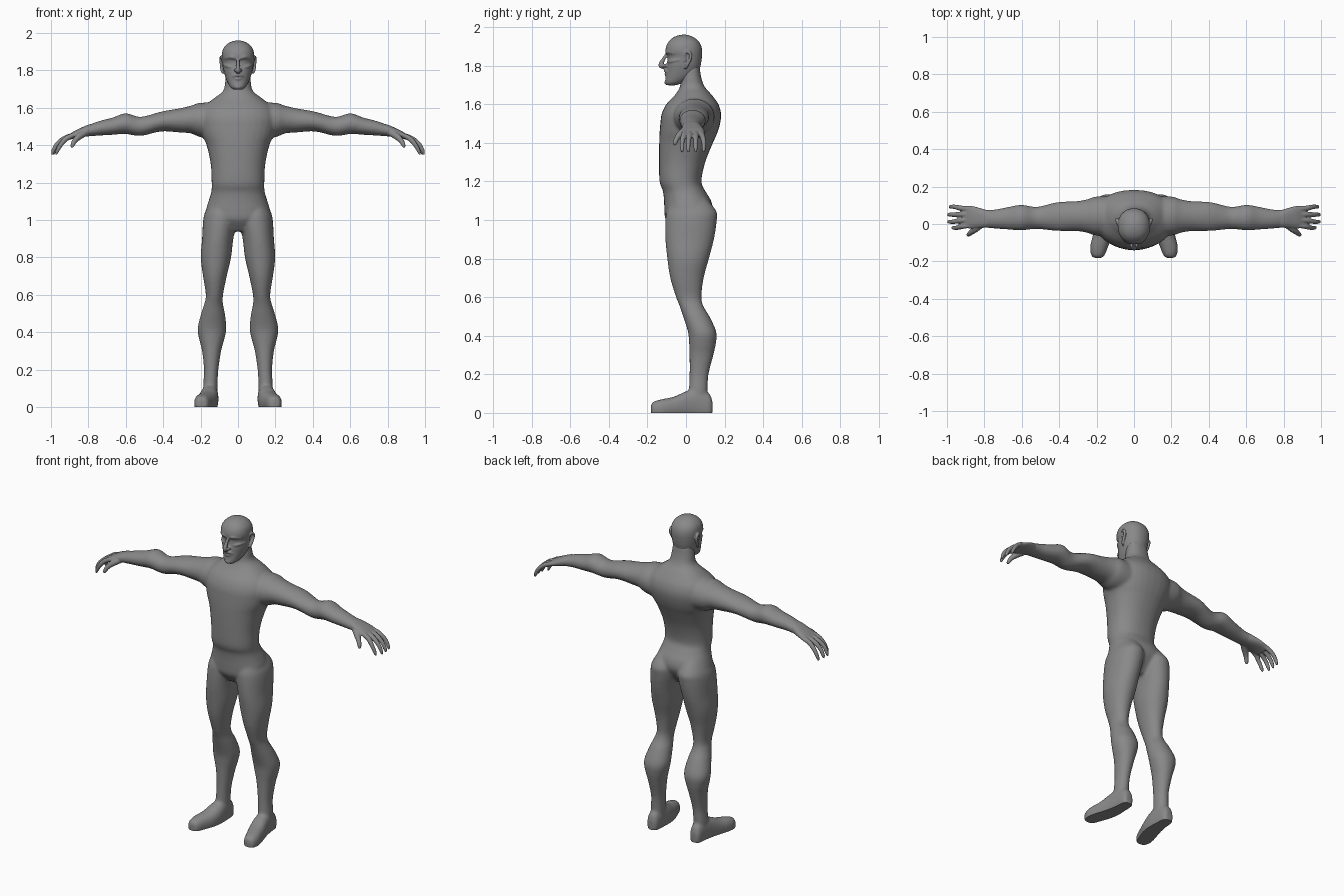
import bpy, bmesh, math
from mathutils import Vector

skin = bpy.data.materials.new("grey skin")
skin.diffuse_color = (0.25, 0.25, 0.25, 1)
N = 32


def add_rings(bm, rings):
    """Skin a list of point rings into a closed tube."""
    loops = [[bm.verts.new(p) for p in r] for r in rings]
    for a, b in zip(loops, loops[1:]):
        for i in range(N):
            j = (i + 1) % N
            bm.faces.new((a[i], a[j], b[j], b[i]))
    bm.faces.new(loops[0][::-1])
    bm.faces.new(loops[-1])


def spline(rows, sub=5):
    """Smooth in-between rows (Catmull-Rom)."""
    out = []
    for i in range(len(rows) - 1):
        p = [rows[max(0, min(len(rows) - 1, i + k))] for k in (-1, 0, 1, 2)]
        for s in range(sub):
            t = s / sub
            out.append([0.5 * (2 * b + (c - a) * t + (2 * a - 5 * b + 4 * c - d) * t * t
                               + (3 * b - a - 3 * c + d) * t ** 3) for a, b, c, d in zip(*p)])
    out.append(list(rows[-1]))
    return out


def loft(bm, rows, order, side=1, power=2.0):
    """Rows hold (position, a0, a1, b0, b1); order maps (position, a, b) to x, y, z."""
    rings = []
    for t, a0, a1, b0, b1 in spline(rows):
        ring = []
        for i in range(N):
            w = 2 * math.pi * i / N
            c, s = math.cos(w), math.sin(w)
            c = math.copysign(abs(c) ** (2 / power), c)
            s = math.copysign(abs(s) ** (2 / power), s)
            v = (t, (a0 + a1) / 2 + c * (a1 - a0) / 2, (b0 + b1) / 2 + s * (b1 - b0) / 2)
            ring.append((side * v[order[0]], v[order[1]], v[order[2]]))
        rings.append(ring)
    add_rings(bm, rings)


def tube(bm, pts, side=1):
    """Round tapered tube through (x, y, z, radius) points."""
    pts = spline(pts)
    rings = []
    for k, p in enumerate(pts):
        d = Vector(pts[min(k + 1, len(pts) - 1)][:3]) - Vector(pts[max(k - 1, 0)][:3])
        q = d.to_track_quat('Z', 'Y')
        ring = []
        for i in range(N):
            w = 2 * math.pi * i / N
            v = Vector(p[:3]) + q @ Vector((math.cos(w), math.sin(w), 0)) * p[3]
            ring.append((side * v.x, v.y, v.z))
        rings.append(ring)
    add_rings(bm, rings)


def finish(bm, name, voxel, smooth):
    """Fuse the overlapping shells, relax them and shade smooth."""
    bmesh.ops.recalc_face_normals(bm, faces=bm.faces)
    me = bpy.data.meshes.new(name)
    bm.to_mesh(me)
    bm.free()
    ob = bpy.data.objects.new(name, me)
    bpy.context.collection.objects.link(ob)
    bpy.context.view_layer.objects.active = ob
    ob.select_set(True)
    m = ob.modifiers.new("fuse", 'REMESH')
    m.mode, m.voxel_size = 'VOXEL', voxel
    s = ob.modifiers.new("relax", 'SMOOTH')
    s.factor, s.iterations = 0.5, smooth
    for mod in ("fuse", "relax"):
        bpy.ops.object.modifier_apply(modifier=mod)
    # flat soles on the ground
    b = bmesh.new()
    b.from_mesh(ob.data)
    r = bmesh.ops.bisect_plane(b, geom=b.verts[:] + b.edges[:] + b.faces[:], plane_co=(0, 0, 0),
                               plane_no=(0, 0, 1), clear_inner=True)
    cut = [e for e in r["geom_cut"] if isinstance(e, bmesh.types.BMEdge)]
    if cut:
        bmesh.ops.holes_fill(b, edges=cut)
    b.to_mesh(ob.data)
    b.free()
    ob.data.materials.clear()
    ob.data.materials.append(skin)
    bpy.ops.object.shade_smooth_by_angle(angle=math.radians(50))
    ob.select_set(False)


UP, OUT, FORE = (1, 2, 0), (0, 2, 1), (1, 0, 2)

# ---- body: torso and neck, as (height, half width, front, back)
body = bmesh.new()
torso = [(.94, .06, -.06, .07), (1.0, .15, -.105, .115), (1.05, .17, -.112, .138), (1.1, .158, -.114, .13),
         (1.15, .143, -.12, .1), (1.2, .141, -.137, .08), (1.3, .146, -.14, .1), (1.4, .168, -.139, .14),
         (1.45, .19, -.137, .162), (1.5, .205, -.133, .177), (1.55, .21, -.126, .182), (1.6, .19, -.102, .168),
         (1.65, .13, -.055, .132), (1.69, .08, -.032, .097), (1.74, .069, -.026, .079), (1.8, .062, -.02, .07)]
loft(body, [(z, -w, w, f, b) for z, w, f, b in torso], UP, power=2.25)

# legs, feet and arms, as (position, low, high, low, high)
leg = [(1.13, .04, .13, -.06, .09), (1.05, .01, .173, -.097, .155), (1.0, .005, .186, -.107, .16),
       (.9, .025, .192, -.107, .145), (.8, .037, .199, -.097, .119), (.7, .06, .187, -.082, .092),
       (.6, .08, .172, -.052, .08), (.55, .08, .181, -.032, .092), (.5, .07, .197, -.015, .122),
       (.42, .062, .216, .01, .157), (.36, .074, .207, .016, .155), (.3, .09, .192, .018, .142),
       (.2, .105, .182, .018, .117), (.12, .109, .186, .015, .112), (.05, .11, .186, .015, .112)]
foot = [(.137, .13, .17, .0, .06), (.12, .114, .183, -.03, .1), (.06, .107, .192, -.03, .125),
        (.0, .105, .204, -.03, .112), (-.06, .115, .22, -.03, .085), (-.12, .138, .234, -.03, .072),
        (-.165, .156, .23, -.025, .06), (-.182, .172, .214, -.01, .045)]
arm = [(.08, 1.42, 1.63, -.07, .15), (.2, 1.443, 1.627, -.062, .147), (.25, 1.463, 1.612, -.047, .132),
       (.31, 1.468, 1.598, -.038, .122), (.41, 1.474, 1.58, -.037, .117), (.52, 1.45, 1.552, -.027, .092),
       (.6, 1.46, 1.571, -.034, .103), (.67, 1.456, 1.548, -.03, .092), (.75, 1.451, 1.527, -.024, .077),
       (.83, 1.445, 1.497, -.018, .08)]
for s in (1, -1):
    loft(body, leg, UP, s, 2.1)
    loft(body, foot, FORE, s, 2.4)
    loft(body, arm, OUT, s)
finish(body, "body", .008, 8)

# ---- hands: palm, four drooping fingers and a thumb
palm = [(.76, 1.458, 1.518, -.016, .068), (.80, 1.449, 1.51, -.02, .078), (.84, 1.443, 1.493, -.022, .09),
        (.88, 1.435, 1.473, -.024, .098), (.915, 1.425, 1.45, -.02, .094)]
for s, name in ((1, "left_hand"), (-1, "right_hand")):
    hand = bmesh.new()
    loft(hand, palm, OUT, s, 2.3)
    for y0, y1, reach in ((-.008, -.02, -.022), (.022, .012, 0), (.052, .05, 0), (.08, .092, -.008)):
        tube(hand, [(.88, y0, 1.455, .013), (.93 + reach / 2, y0 * .6 + y1 * .4, 1.435, .014),
                    (.968 + reach, y1, 1.405, .012), (.988 + reach, y1, 1.37, .01),
                    (.994 + reach, y1, 1.35, .005)], s)
    tube(hand, [(.80, .01, 1.475, .018), (.845, -.025, 1.45, .018), (.872, -.046, 1.425, .014),
                (.885, -.057, 1.4, .011), (.888, -.06, 1.387, .006)], s)
    finish(hand, name, .004, 4)

# ---- head: skull and jaw, as (height, half width, front, back)
head = bmesh.new()
skull = [(1.698, .024, -.098, -.055), (1.712, .042, -.108, -.01), (1.74, .058, -.106, .04),
         (1.77, .069, -.103, .066), (1.8, .077, -.101, .076), (1.83, .081, -.096, .081),
         (1.85, .083, -.096, .083), (1.87, .086, -.106, .084), (1.895, .085, -.104, .081),
         (1.92, .077, -.093, .07), (1.942, .057, -.072, .048), (1.955, .032, -.045, .02), (1.96, .01, -.02, 0)]
loft(head, [(z, -w, w, f, b) for z, w, f, b in skull], UP, power=2.2)
# nose, lips and chin
tube(head, [(0, -.094, 1.868, .007), (0, -.112, 1.84, .009), (0, -.129, 1.81, .012), (0, -.128, 1.797, .012),
            (0, -.1, 1.793, .01)])
tube(head, [(-.034, -.088, 1.764, .005), (-.016, -.103, 1.773, .008), (0, -.107, 1.775, .008),
            (.016, -.103, 1.773, .008), (.034, -.088, 1.764, .005)])
tube(head, [(-.022, -.098, 1.757, .005), (0, -.104, 1.755, .008), (.022, -.098, 1.757, .005)])
tube(head, [(-.022, -.092, 1.715, .009), (0, -.099, 1.712, .013), (.022, -.092, 1.715, .009)])
for s in (1, -1):
    # brow, cheekbone, nostril and ear
    tube(head, [(.01, -.099, 1.866, .008), (.035, -.095, 1.872, .01), (.066, -.066, 1.866, .008)], s)
    tube(head, [(.03, -.088, 1.815, .008), (.055, -.072, 1.823, .01), (.074, -.035, 1.83, .008)], s)
    tube(head, [(.012, -.1, 1.803, .007), (.014, -.116, 1.8, .008), (.006, -.126, 1.8, .006)], s)
    tube(head, [(.079, -.004, 1.785, .006), (.086, .004, 1.80, .008), (.09, .022, 1.835, .008),
                (.092, .024, 1.86, .008), (.089, .008, 1.872, .008), (.084, -.006, 1.86, .006),
                (.08, -.008, 1.82, .005)], s)
finish(head, "head", .004, 4)
